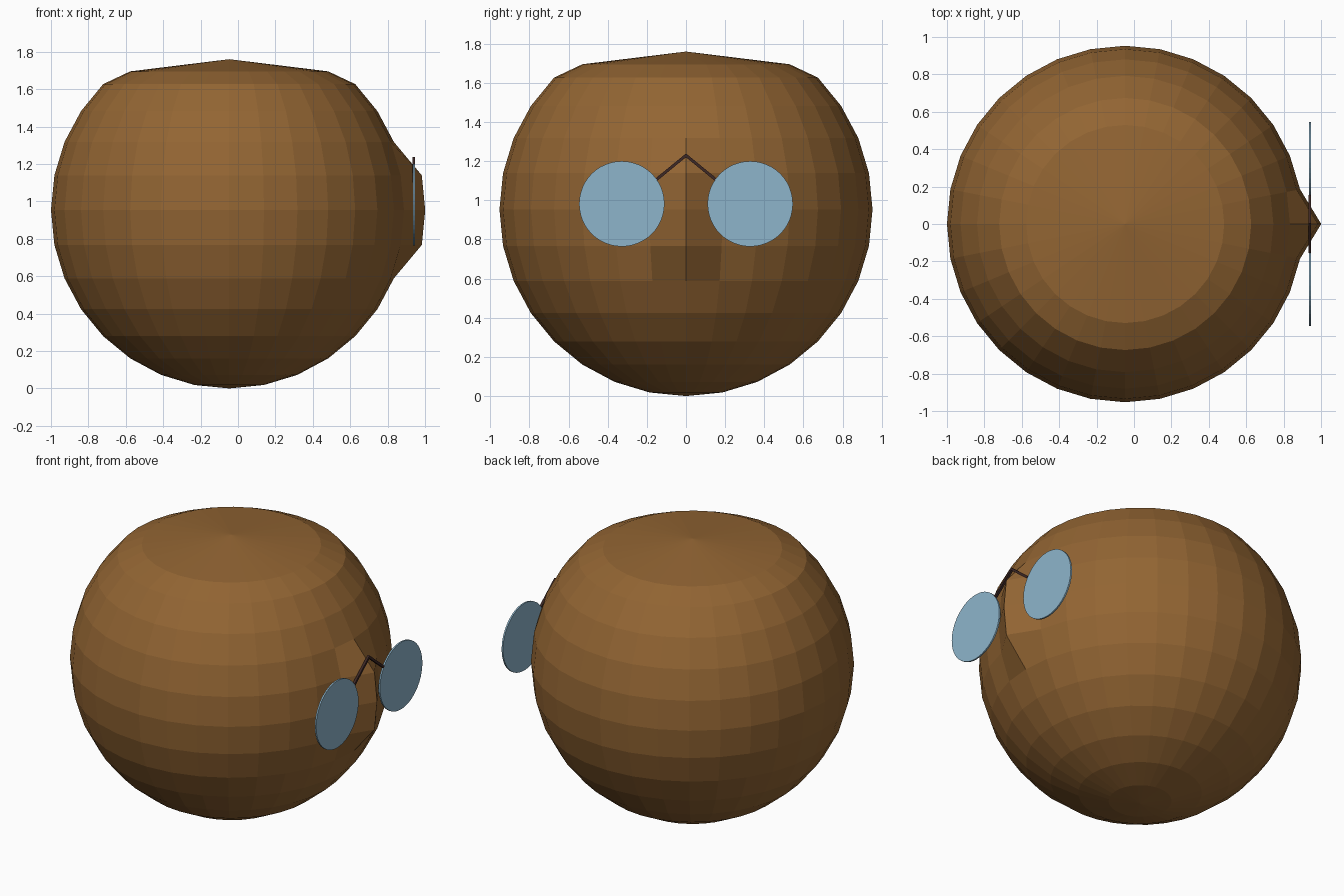
import bpy, bmesh, math
from mathutils import Vector, Matrix

cube = bpy.data.objects.get("Cube")
if cube:
    bpy.data.objects.remove(cube, do_unlink=True)


def material(name, rgb):
    mat = bpy.data.materials.new(name)
    mat.use_nodes = True
    color = (*rgb, 1)
    mat.diffuse_color = color
    mat.node_tree.nodes["Principled BSDF"].inputs["Base Color"].default_value = color
    return mat


brown = material("warm brown", (0.29, 0.13, 0.033))
blue = material("pale blue", (0.27, 0.46, 0.60))
maroon = material("dark maroon", (0.045, 0.02, 0.018))


def add_object(name, bm, mat):
    bmesh.ops.recalc_face_normals(bm, faces=bm.faces)
    mesh = bpy.data.meshes.new(name)
    bm.to_mesh(mesh)
    bm.free()
    mesh.materials.append(mat)
    obj = bpy.data.objects.new(name, mesh)
    bpy.context.collection.objects.link(obj)
    return obj


# Faceted round head with a flattened crown and a pulled-out nose ridge
R = 0.953
center = Vector((-0.047, 0, R))
rim_radius = R * math.sin(math.radians(33.75))
rim_z, peak_z = 1.695, 1.76
bm = bmesh.new()
bmesh.ops.create_uvsphere(bm, u_segments=32, v_segments=16, radius=R)
for v in bm.verts:
    r = math.hypot(v.co.x, v.co.y)
    # crown becomes a shallow cone
    if v.co.z > R * 0.75:
        v.co.z = peak_z + (rim_z - peak_z) * r / rim_radius - R
    # three middle vertices of the front meridian form the nose
    if v.co.x > 0 and abs(v.co.y) < 0.01 and abs(v.co.z) < 0.25:
        v.co.x += 0.095
    v.co += center
add_object("head", bm, brown)

# Glasses: two thin round lenses and a peaked bridge of two bars
LENS_X = 0.94


def lens(name, side):
    bm = bmesh.new()
    place = Matrix.Translation((LENS_X, side * 0.328, 0.982)) @ Matrix.Rotation(math.pi / 2, 4, "Y")
    bmesh.ops.create_cone(bm, cap_ends=True, segments=48, radius1=0.218,
                          radius2=0.218, depth=0.01, matrix=place)
    add_object(name, bm, blue)


def bar(name, side):
    start = Vector((LENS_X, side * 0.15, 1.107))
    end = Vector((LENS_X, -side * 0.003, 1.232))
    d = end - start
    place = (Matrix.Translation((start + end) / 2)
             @ d.to_track_quat("Z", "X").to_matrix().to_4x4()
             @ Matrix.Diagonal((0.015, 0.015, d.length, 1)))
    bm = bmesh.new()
    bmesh.ops.create_cube(bm, size=1, matrix=place)
    add_object(name, bm, maroon)


for label, side in (("left", 1), ("right", -1)):
    lens(label + "_lens", side)
    bar(label + "_bridge_bar", side)
